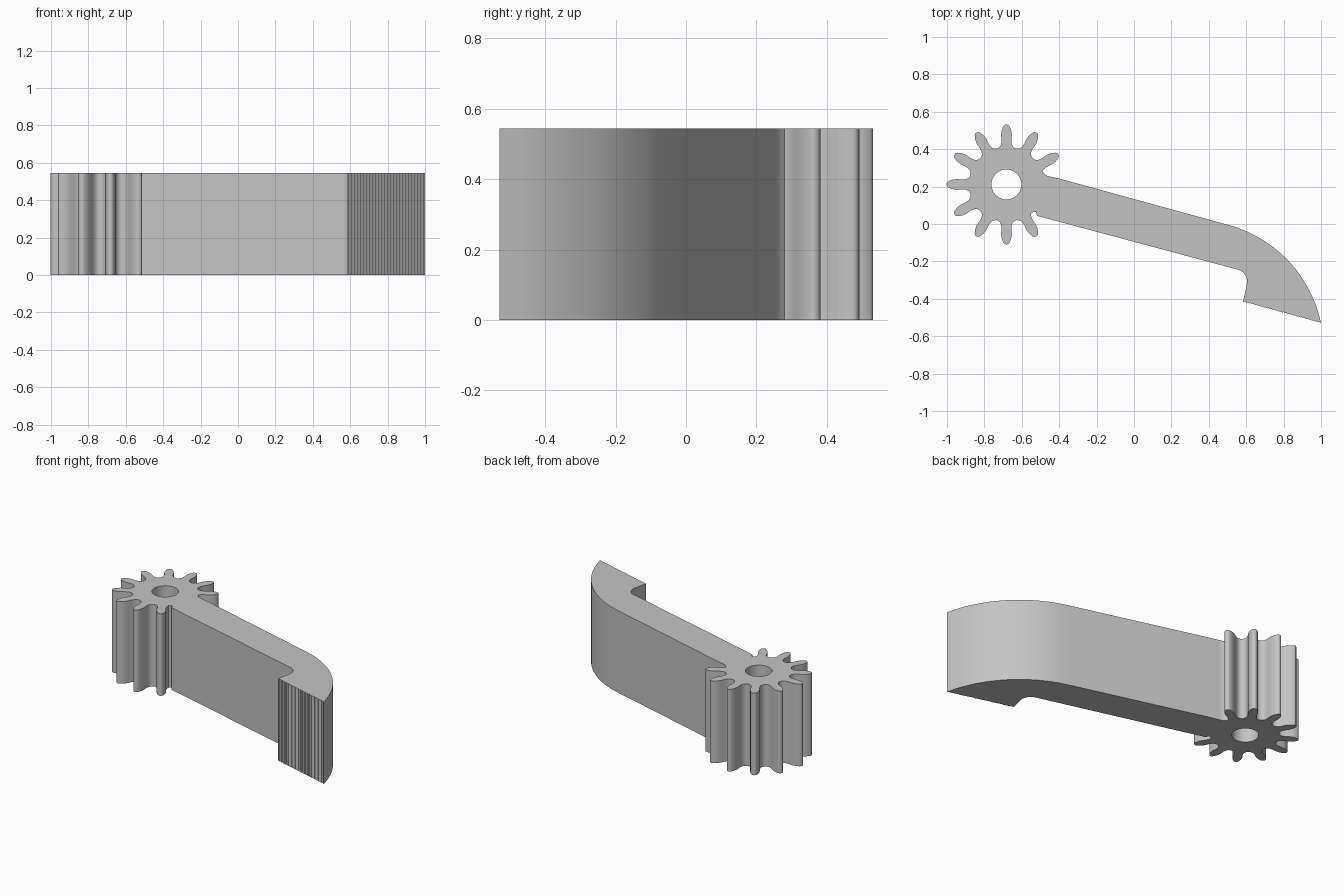
import bpy
import bmesh
from math import cos, sin, radians
from mathutils import Vector

cube = bpy.data.objects.get("Cube")
if cube:
    bpy.data.objects.remove(cube, do_unlink=True)

HEIGHT = 0.544
HUB = Vector((-0.682, 0.2115))


def polar(center, radius, degrees):
    a = radians(degrees)
    return Vector(center) + radius * Vector((cos(a), sin(a)))


def arc(center, radius, start, end, steps):
    return [polar(center, radius, start + (end - start) * i / steps)
            for i in range(steps + 1)]


# Half of one gear tooth, root to tip: distance from hub, half width
half_tooth = [(0.2, 0.037), (0.213, 0.029), (0.235, 0.026), (0.265, 0.029),
              (0.29, 0.025), (0.31, 0.017), (0.318, 0.01), (0.32, 0.004)]


def tooth(degrees):
    out = polar((0, 0), 1, degrees)
    side = Vector((-out.y, out.x))
    rising = [HUB + out * r - side * w for r, w in half_tooth]
    falling = [HUB + out * r + side * w for r, w in reversed(half_tooth)]
    return rising + falling


# Ten gear teeth; the arm replaces the other two
outline = []
for angle in range(30, 301, 30):
    outline += tooth(angle)
    if angle < 300:
        outline.append(polar(HUB, 0.198, angle + 15))

# Lower side of the arm and the rounded notch behind the hook
outline += [Vector(p) for p in [(-0.535, 0.066), (-0.524, 0.064), (-0.519, 0.044)]]
outline += arc((0.539, -0.308), 0.066, 75, -15, 10)

# Finely serrated end of the hook
heel, tip = Vector((0.583, -0.416)), Vector((1.0, -0.53))
ridges = 26
inward = Vector((0.259, 0.966)) * 0.004
for i in range(ridges):
    outline.append(heel.lerp(tip, i / ridges))
    outline.append(heel.lerp(tip, (i + 0.5) / ridges) + inward)

# Curved back of the hook, then the upper side of the arm
back = arc((0.324, -0.671), 0.69, 11.8, 75, 28)
back[0] = tip
outline += back
outline += [Vector(p) for p in [(-0.396, 0.242), (-0.44, 0.252),
                                (-0.465, 0.258), (-0.478, 0.268)]]

# Shaft hole
hole = arc(HUB, 0.08, 0, 360, 40)[:-1]

# Fill the outline around the hole and extrude it
bm = bmesh.new()
edges = []
for loop in (outline, hole):
    verts = [bm.verts.new((p.x, p.y, 0)) for p in loop]
    edges += [bm.edges.new((verts[i - 1], verts[i])) for i in range(len(verts))]
bmesh.ops.triangle_fill(bm, use_beauty=True, edges=edges)
extruded = bmesh.ops.extrude_face_region(bm, geom=bm.faces[:], use_keep_orig=True)
top = [g for g in extruded["geom"] if isinstance(g, bmesh.types.BMVert)]
bmesh.ops.translate(bm, verts=top, vec=(0, 0, HEIGHT))
bmesh.ops.recalc_face_normals(bm, faces=bm.faces[:])

mesh = bpy.data.meshes.new("geared_hook_arm")
bm.to_mesh(mesh)
bm.free()
arm = bpy.data.objects.new("geared_hook_arm", mesh)
bpy.context.collection.objects.link(arm)

# Plain grey material
grey = bpy.data.materials.new("light_grey")
grey.use_nodes = True
color = (0.55, 0.55, 0.55, 1)
grey.diffuse_color = color
grey.node_tree.nodes["Principled BSDF"].inputs["Base Color"].default_value = color
mesh.materials.append(grey)

# Smooth curved walls, crisp corners
bpy.ops.object.select_all(action="DESELECT")
arm.select_set(True)
bpy.context.view_layer.objects.active = arm
bpy.ops.object.shade_smooth_by_angle(angle=radians(35))
